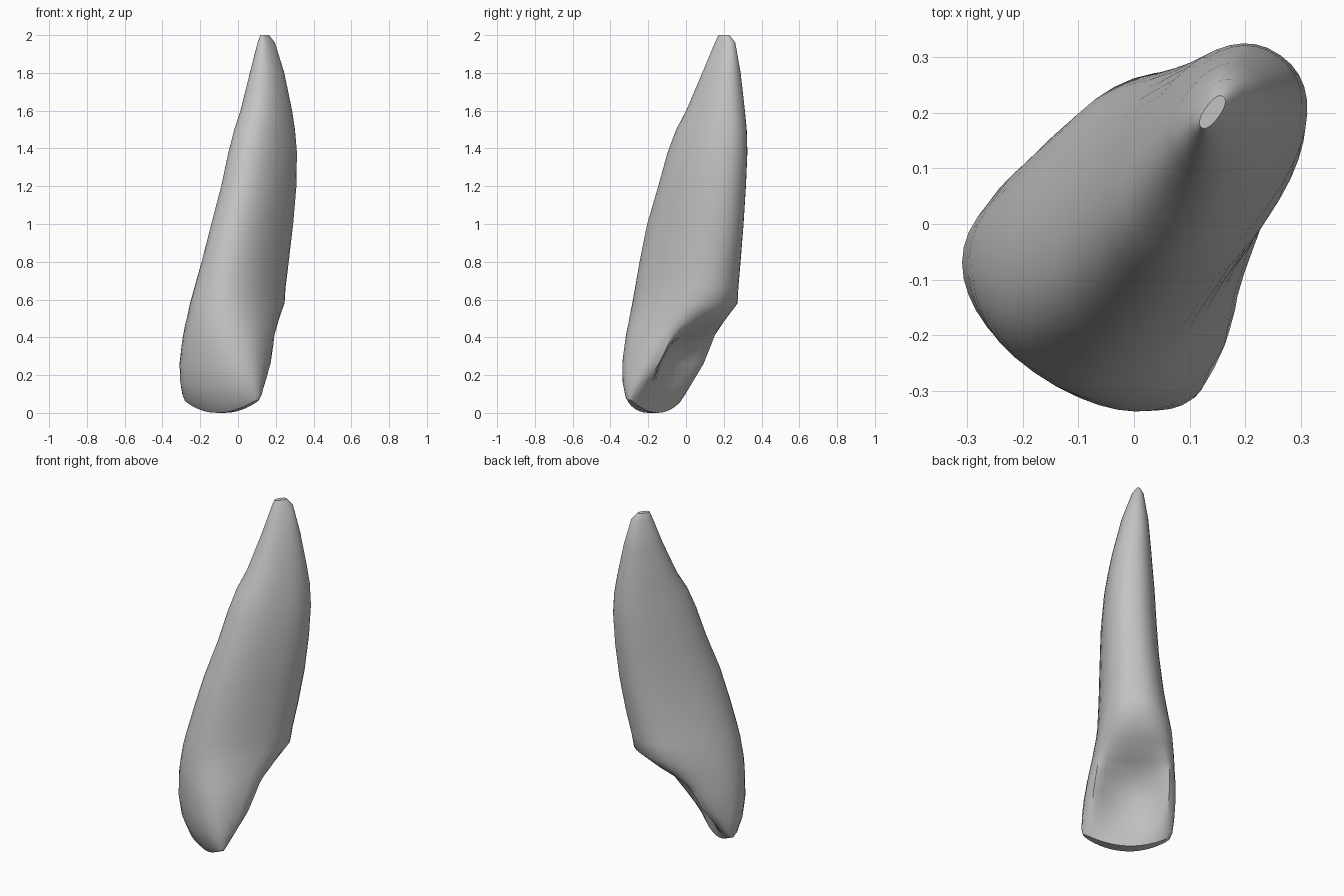
import bpy, bmesh, math
from mathutils import Vector

if "Cube" in bpy.data.objects:
    bpy.data.objects.remove(bpy.data.objects["Cube"])

SIDES = 40
AXIS = math.radians(55)                       # heading of the inner side
U = Vector((math.cos(AXIS), math.sin(AXIS), 0))
V = Vector((U.y, -U.x, 0))

# Crown sections: z, outer u, widest u, inner u, half width, hollow depth
CROWN = [
    (0.00, -0.225, -0.185, -0.165, 0.238, 0),
    (0.04, -0.26, -0.178, -0.14, 0.248, 0.015),
    (0.14, -0.3, -0.17, -0.065, 0.252, 0.075),
    (0.26, -0.32, -0.15, 0.02, 0.25, 0.135),
    (0.36, -0.322, -0.12, 0.085, 0.24, 0.13),
    (0.41, -0.322, -0.1, 0.12, 0.233, 0.07),
    (0.48, -0.318, -0.06, 0.19, 0.222, 0.015),
    (0.58, -0.305, -0.01, 0.29, 0.206, 0),
]
# Root sections: z, outer u, inner u, half width
ROOT = [
    (0.66, -0.288, 0.303, 0.193),
    (0.80, -0.255, 0.332, 0.176),
    (1.00, -0.2, 0.366, 0.16),
    (1.20, -0.124, 0.388, 0.15),
    (1.38, -0.065, 0.4, 0.137),
    (1.50, -0.015, 0.396, 0.122),
    (1.60, 0.045, 0.382, 0.108),
    (1.80, 0.133, 0.35, 0.075),
    (1.96, 0.195, 0.315, 0.034),
    (2.00, 0.212, 0.28, 0.014),
]


def signed_power(x, p):
    return math.copysign(abs(x) ** p, x)


def section(bm, z, outer, mid, inner, half, hollow):
    """One closed outline with an optional hollow on its inner side."""
    shift = 0.025 * max(0, 1 - z / 0.5) + 0.042 * math.sin(math.pi * max(0, z - 0.6) / 1.4)
    lift = 0.07 * max(0, 1 - z / 0.27)        # corners of the biting edge rise
    boxy = min(0.95, 0.6 + 1.5 * max(0, z - 0.3))
    ring = []
    for i in range(SIDES):
        t = 2 * math.pi * i / SIDES
        c = signed_power(math.cos(t), 0.88)
        s = signed_power(math.sin(t), 0.9)
        if c > 0:
            u = mid + (inner - mid) * c ** boxy
            u -= hollow * max(0, 1 - (s / 0.8) ** 2)
        else:
            u = mid + (mid - outer) * c
        p = U * u + V * (shift + half * s)
        p.z = z + lift * s * s
        ring.append(bm.verts.new(p))
    return ring


# Tooth body: crown, hollow inner face and tapering root
bm = bmesh.new()
loops = [section(bm, *row) for row in CROWN]
loops += [section(bm, z, a, (a + b) / 2, b, w, 0) for z, a, b, w in ROOT]
for a, b in zip(loops, loops[1:]):
    for i in range(SIDES):
        j = (i + 1) % SIDES
        bm.faces.new((a[i], a[j], b[j], b[i]))

# Biting edge: strips from the inner to the outer side of the lowest outline
low, half_turn, quarter = loops[0], SIDES // 2, SIDES // 4
for i in range(-quarter, quarter):
    quad = [low[i], low[i + 1], low[half_turn - i - 1], low[(half_turn - i) % SIDES]]
    bm.faces.new(list(dict.fromkeys(quad)))

# Root tip
bm.faces.new(loops[-1])
bmesh.ops.recalc_face_normals(bm, faces=bm.faces)

mesh = bpy.data.meshes.new("tooth")
bm.to_mesh(mesh)
bm.free()
tooth = bpy.data.objects.new("tooth", mesh)
bpy.context.collection.objects.link(tooth)

enamel = bpy.data.materials.new("light grey")
enamel.diffuse_color = (0.56, 0.545, 0.545, 1)
enamel.use_nodes = True
enamel.node_tree.nodes["Principled BSDF"].inputs["Base Color"].default_value = enamel.diffuse_color
mesh.materials.append(enamel)

bpy.context.view_layer.objects.active = tooth
tooth.select_set(True)
bpy.ops.object.shade_smooth_by_angle(angle=math.radians(40))
